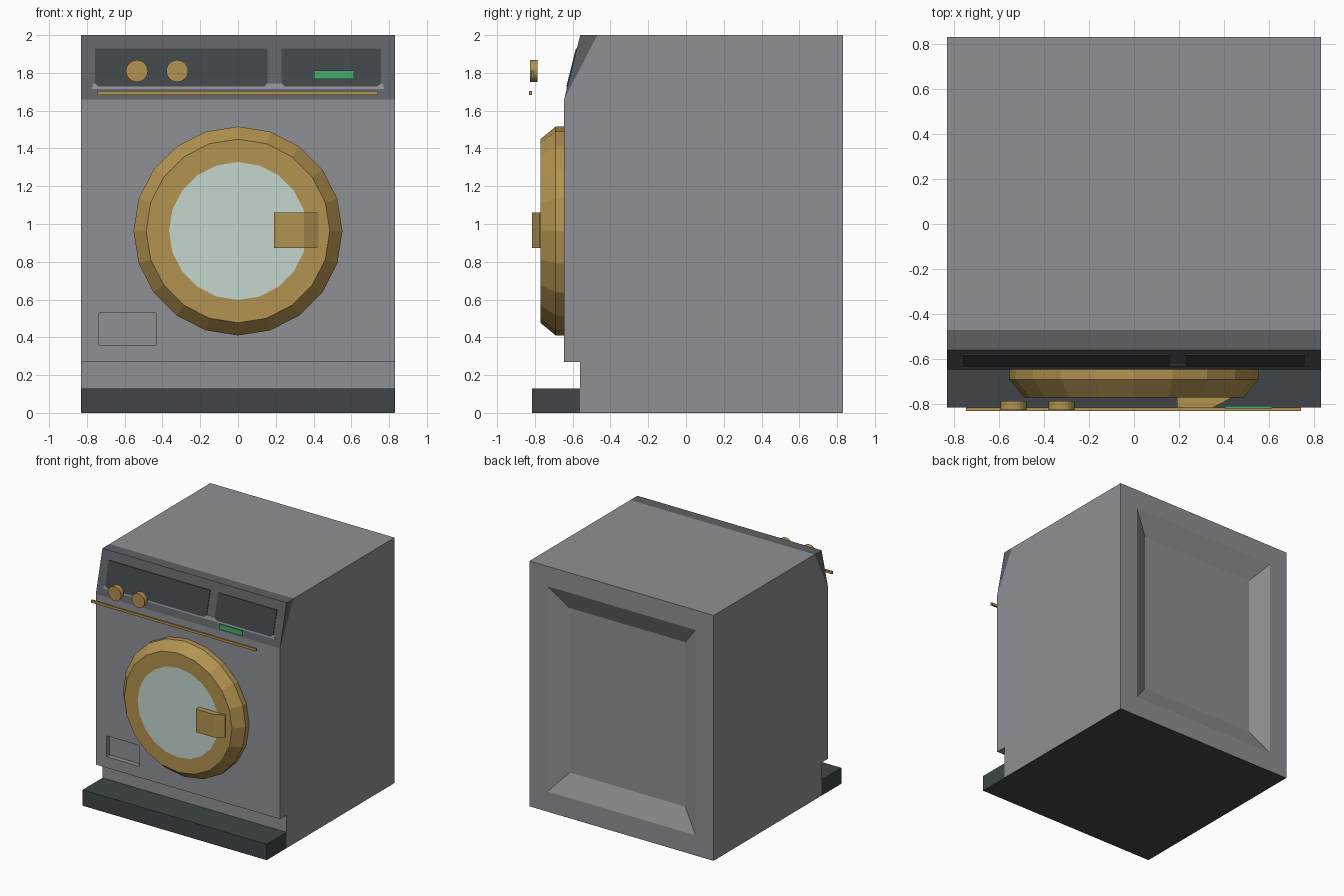
import bpy, bmesh, math
from mathutils import Matrix, Vector

if "Cube" in bpy.data.objects:
    bpy.data.objects.remove(bpy.data.objects["Cube"])


def material(name, rgb):
    m = bpy.data.materials.new(name)
    m.diffuse_color = (*rgb, 1)
    m.use_nodes = True
    m.node_tree.nodes["Principled BSDF"].inputs["Base Color"].default_value = m.diffuse_color
    return m


GREY = material("body_grey", (0.27, 0.28, 0.30))
DARK = material("panel_grey", (0.11, 0.12, 0.13))
BLACK = material("charcoal", (0.05, 0.06, 0.065))
GOLD = material("gold", (0.45, 0.29, 0.08))
GLASS = material("glass", (0.55, 0.68, 0.62))
GREEN = material("green", (0.06, 0.42, 0.15))


def finish(name, bm, *mats):
    bmesh.ops.recalc_face_normals(bm, faces=bm.faces)
    me = bpy.data.meshes.new(name)
    bm.to_mesh(me)
    bm.free()
    for m in mats:
        me.materials.append(m)
    ob = bpy.data.objects.new(name, me)
    bpy.context.collection.objects.link(ob)
    return ob


def prism(points, offset):
    """Extrude a closed loop of 3D points by an offset."""
    bm = bmesh.new()
    face = bm.faces.new([bm.verts.new(p) for p in points])
    ret = bmesh.ops.extrude_face_region(bm, geom=[face], use_keep_orig=True)
    verts = [v for v in ret["geom"] if isinstance(v, bmesh.types.BMVert)]
    bmesh.ops.translate(bm, verts=verts, vec=offset)
    bmesh.ops.recalc_face_normals(bm, faces=bm.faces)
    return bm


def box(name, x, y, z, mat):
    pts = [(x[0], y[0], z[0]), (x[1], y[0], z[0]), (x[1], y[0], z[1]), (x[0], y[0], z[1])]
    return finish(name, prism(pts, (0, y[1] - y[0], 0)), mat)


def slope_plate(name, outline, lift, mat):
    """Thin plate lying on the sloped control panel, outline given in x, z."""
    pts = [(x, -0.645 + (z - 1.66) * 0.25 - lift, z) for x, z in outline]
    return finish(name, prism(pts, (0, lift + 0.004, 0)), mat)


def rings(name, profile, centre, n, mats, cap_mat=0):
    """Stack of n-sided rings along y from (radius, y) pairs, closed at both ends."""
    bm = bmesh.new()
    loops = []
    for r, y in profile:
        loops.append([bm.verts.new((centre[0] + r * math.sin(math.tau * i / n), y,
                                    centre[1] + r * math.cos(math.tau * i / n))) for i in range(n)])
    for a, b in zip(loops, loops[1:]):
        for i in range(n):
            j = (i + 1) % n
            bm.faces.new((a[i], a[j], b[j], b[i]))
    bm.faces.new(loops[0])
    bm.faces.new(loops[-1]).material_index = cap_mat
    return finish(name, bm, *mats)


# Cabinet: side profile swept across, with a tapered recess in the back
W = 0.83
side = [(0.83, 0.002), (0.83, 2), (-0.47, 2), (-0.645, 1.66), (-0.645, 0.27), (-0.56, 0.27), (-0.56, 0.002)]
bm = prism([(-W, y, z) for y, z in side], (2 * W, 0, 0))
back = max(bm.faces, key=lambda f: f.calc_center_median().y)
bmesh.ops.inset_region(bm, faces=[back], thickness=0.23)
bmesh.ops.inset_region(bm, faces=[back], thickness=0.0001)
for v in back.verts:
    v.co = Vector((math.copysign(0.52, v.co.x), 0.753, 1.67 if v.co.z > 1 else 0.33))
cabinet = finish("cabinet", bm, GREY)

# Filter hatch recess
cutter = box("hatch_cutter", (-0.735, -0.435), (-0.8, -0.605), (0.36, 0.53), GREY)
cutter.hide_render = True
cutter.hide_viewport = True
cut = cabinet.modifiers.new("hatch", "BOOLEAN")
cut.operation = "DIFFERENCE"
cut.solver = "EXACT"
cut.object = cutter

# Plinth
box("plinth", (-W + 0.001, W - 0.001), (-0.815, W - 0.001), (0, 0.13), BLACK)

# Sloped control panel with trim and two dark fields
wedge = [(-0.645, 1.66), (-0.56, 2), (-0.47, 2)]
finish("control_panel", prism([(-W, y, z) for y, z in wedge], (2 * W, 0, 0)), DARK)
slope_plate("panel_trim", [(-0.775, 1.715), (0.775, 1.715), (0.765, 1.745), (-0.765, 1.745)], 0.002, GREY)
for name, a, b in (("knob_field", -0.758, 0.157), ("display_field", 0.23, 0.757)):
    slope_plate(name, [(a + 0.02, 1.727), (b - 0.02, 1.727), (b, 1.745), (b, 1.93), (a, 1.93), (a, 1.745)],
                0.005, BLACK)

# Knobs, display and trim bar standing in front of the panel
for name, x in (("left_knob", -0.535), ("right_knob", -0.322)):
    rings(name, [(0.058, -0.785), (0.058, -0.826)], (x, 1.81), 24, [GOLD])
box("display", (0.403, 0.613), (-0.818, -0.808), (1.768, 1.812), GREEN)
box("trim_bar", (-0.745, 0.742), (-0.83, -0.815), (1.684, 1.704), GOLD)

# Door ring with flush glass
rings("door", [(0.553, -0.63), (0.553, -0.69), (0.486, -0.771), (0.365, -0.771)],
      (0, 0.963), 20, [GOLD, GLASS], 1)

# Door handle with a sloped end
grip = [(0.19, -0.765), (0.19, -0.815), (0.35, -0.815), (0.427, -0.775), (0.427, -0.765)]
finish("door_handle", prism([(x, y, 0.873) for x, y in grip], (0, 0, 0.187)), GOLD)
